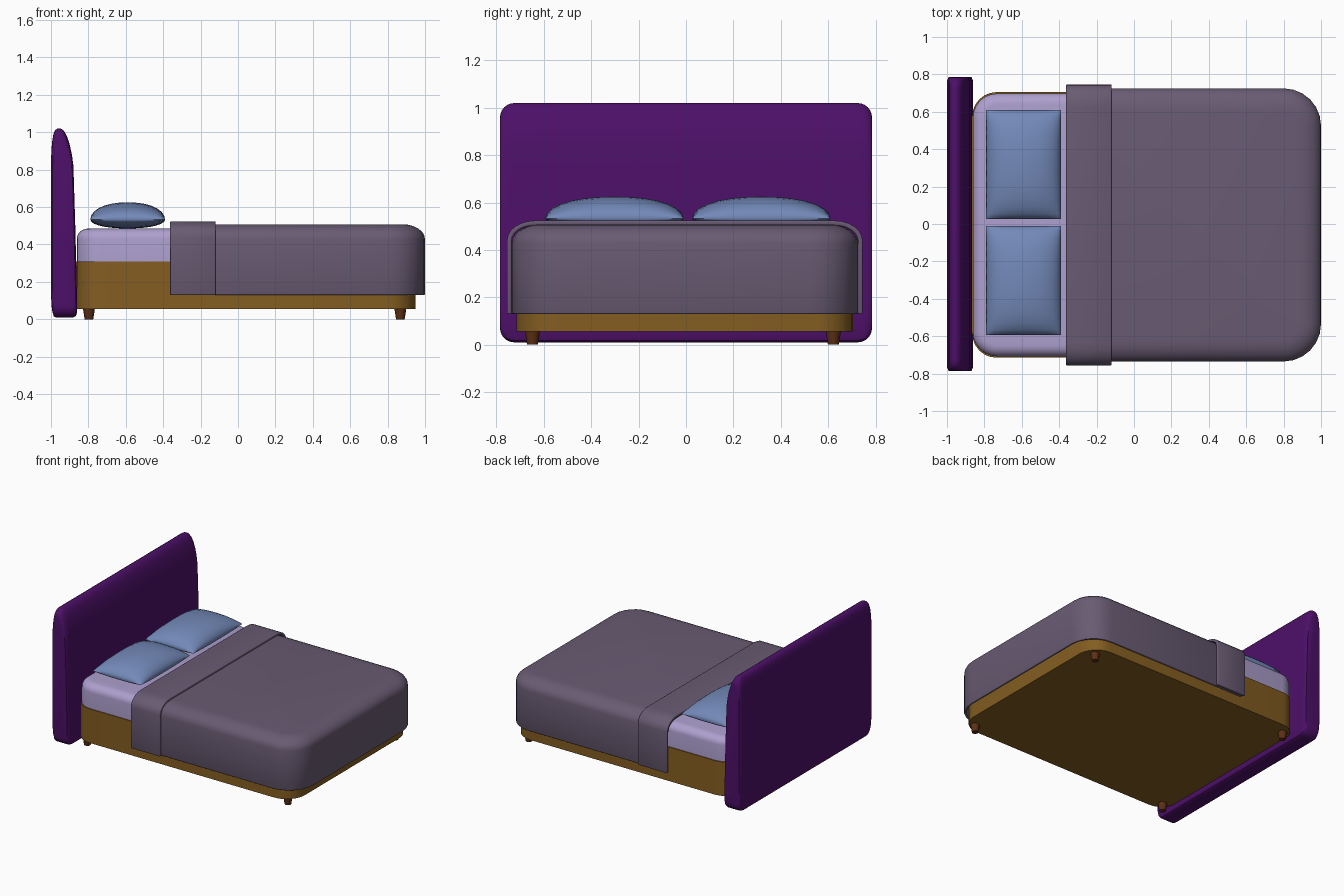
import bpy, bmesh
from math import sin, cos, pi, sqrt, radians

if "Cube" in bpy.data.objects:
    bpy.data.objects.remove(bpy.data.objects["Cube"])


def material(name, rgb):
    m = bpy.data.materials.new(name)
    m.diffuse_color = (*rgb, 1)
    m.use_nodes = True
    m.node_tree.nodes["Principled BSDF"].inputs["Base Color"].default_value = m.diffuse_color
    return m


PURPLE = material("headboard_purple", (0.075, 0.005, 0.14))
MAUVE = material("blanket_mauve", (0.14, 0.105, 0.17))
LILAC = material("mattress_lilac", (0.42, 0.35, 0.62))
BLUE = material("pillow_blue", (0.17, 0.25, 0.48))
OCHRE = material("base_ochre", (0.23, 0.11, 0.015))
BROWN = material("leg_brown", (0.11, 0.03, 0.007))


def finish(obj, mat, angle=35):
    obj.data.materials.append(mat)
    bpy.ops.object.select_all(action='DESELECT')
    obj.select_set(True)
    bpy.context.view_layer.objects.active = obj
    bpy.ops.object.shade_smooth_by_angle(angle=radians(angle))
    return obj


def to_object(name, bm, mat, angle=35):
    mesh = bpy.data.meshes.new(name)
    bm.to_mesh(mesh)
    bm.free()
    obj = bpy.data.objects.new(name, mesh)
    bpy.context.collection.objects.link(obj)
    return finish(obj, mat, angle)


def corner(cx, cy, r, start, n=6):
    if r == 0:
        return [(cx, cy)]
    return [(cx + r * cos(start + i * pi / 2 / n), cy + r * sin(start + i * pi / 2 / n))
            for i in range(n + 1)]


def outline(x0, x1, y0, y1, rh, rf):
    return (corner(x1 - rf, y1 - rf, rf, 0) + corner(x0 + rh, y1 - rh, rh, pi / 2)
            + corner(x0 + rh, y0 + rh, rh, pi) + corner(x1 - rf, y0 + rf, rf, 1.5 * pi))


def slab(name, mat, x0, x1, y0, y1, z0, z1, rh, rf, bw, bh, thickness=0):
    """Rounded slab with soft top edge; a zero corner radius leaves that end
    open when the slab is a cloth shell of the given thickness."""
    steps = 6 if bw else 0
    levels = [(0, z0)]
    for i in range(steps + 1):
        a = i * pi / 2 / max(steps, 1)
        levels.append((bw * (1 - cos(a)), z1 - bh + bh * sin(a)))
    open_h, open_f = thickness and rh == 0, thickness and rf == 0
    bm = bmesh.new()
    rings = []
    for d, z in levels:
        pts = outline(x0 if open_h else x0 + d, x1 if open_f else x1 - d,
                      y0 + d, y1 - d, max(rh - d, 0.02) if rh else 0,
                      max(rf - d, 0.02) if rf else 0)
        rings.append([bm.verts.new((x, y, z)) for x, y in pts])
    n = len(rings[0])
    for a, b in zip(rings, rings[1:]):
        for i in range(n):
            j = (i + 1) % n
            xs = (a[i].co.x, a[j].co.x)
            if open_h and max(xs) < x0 + 1e-5 or open_f and min(xs) > x1 - 1e-5:
                continue
            bm.faces.new((a[i], a[j], b[j], b[i]))
    bm.faces.new(rings[-1])
    if not thickness:
        bm.faces.new(rings[0][::-1])
    obj = to_object(name, bm, mat)
    if thickness:
        s = obj.modifiers.new("cloth_thickness", 'SOLIDIFY')
        s.thickness, s.offset = thickness, -1
        b = obj.modifiers.new("soft_edges", 'BEVEL')
        b.width, b.segments, b.limit_method, b.angle_limit = 0.005, 2, 'ANGLE', radians(50)
    return obj


# Headboard: side profile lofted across the width with rounded corners
def headboard():
    profile = [(-0.985, 0.015), (-0.975, 0.01), (-0.88, 0.01), (-0.866, 0.018), (-0.86, 0.04),
               (-0.861, 0.12), (-0.87, 0.5), (-0.88, 0.82), (-0.888, 0.88), (-0.9, 0.935),
               (-0.915, 0.98), (-0.93, 1.007), (-0.947, 1.02), (-0.965, 1.02), (-0.978, 1.012),
               (-0.988, 0.985), (-0.995, 0.94), (-1.0, 0.85), (-1.0, 0.13), (-0.995, 0.05)]
    r, n, half = 0.06, 6, 0.785
    side = [(half - r + r * sin(i * pi / 2 / n), r * (1 - cos(i * pi / 2 / n)))
            for i in range(n + 1)]
    stations = [(-y, d) for y, d in reversed(side)] + side
    bm = bmesh.new()
    rings = []
    for y, d in stations:
        k = 0.5 * (1.02 - 0.01)
        zs = (k - d) / k
        f = 1 - 0.12 * max(0, (abs(y) - 0.765) / 0.02)
        rings.append([bm.verts.new((-0.93 + (x + 0.93) * f, y, 0.515 + (z - 0.515) * zs))
                      for x, z in profile])
    for a, b in zip(rings, rings[1:]):
        for i in range(len(a)):
            j = (i + 1) % len(a)
            bm.faces.new((a[i], a[j], b[j], b[i]))
    bm.faces.new(rings[0])
    bm.faces.new(rings[-1])
    bmesh.ops.recalc_face_normals(bm, faces=bm.faces)
    to_object("headboard", bm, PURPLE, 40)


headboard()

# Base, mattress, blanket and its turned-back fold
slab("bed_base", OCHRE, -0.865, 0.95, -0.715, 0.705, 0.055, 0.31, 0.13, 0.15, 0, 0)
slab("mattress", LILAC, -0.862, 0.93, -0.708, 0.698, 0.305, 0.485, 0.13, 0.15, 0.06, 0.055)
slab("blanket", MAUVE, -0.35, 1.0, -0.735, 0.725, 0.13, 0.508, 0, 0.2, 0.12, 0.08, 0.018)
slab("blanket_fold", MAUVE, -0.363, -0.12, -0.756, 0.746, 0.13, 0.524, 0, 0, 0.12, 0.085, 0.02)


# Pillows: cushions with a rectangular seam
def pillow(name, cx, cy, hx, hy, zc, up, down):
    n = 14
    bm = bmesh.new()
    t = [sin(-pi / 2 + pi * i / n) for i in range(n + 1)]
    grids = []
    for h in (up, -down):
        grids.append([[bm.verts.new((cx + hx * u, cy + hy * v,
                       zc + h * sqrt(max(0, (1 - abs(u) ** 2.3) * (1 - abs(v) ** 2.3)))))
                       for v in t] for u in t])
    for g in grids:
        for i in range(n):
            for j in range(n):
                bm.faces.new((g[i][j], g[i + 1][j], g[i + 1][j + 1], g[i][j + 1]))
    bmesh.ops.remove_doubles(bm, verts=bm.verts, dist=1e-5)
    bmesh.ops.recalc_face_normals(bm, faces=bm.faces)
    to_object(name, bm, BLUE, 60)


for name, cy in (("pillow_left", 0.318), ("pillow_right", -0.302)):
    pillow(name, -0.59, cy, 0.2, 0.292, 0.533, 0.092, 0.047)

# Tapered legs
for end, x in (("head", -0.797), ("foot", 0.868)):
    for side, y in (("left", 0.622), ("right", -0.648)):
        bpy.ops.mesh.primitive_cone_add(vertices=12, radius1=0.023, radius2=0.034,
                                        depth=0.07, location=(x, y, 0.035))
        leg = bpy.context.object
        leg.name = f"{end}_{side}_leg"
        finish(leg, BROWN)
